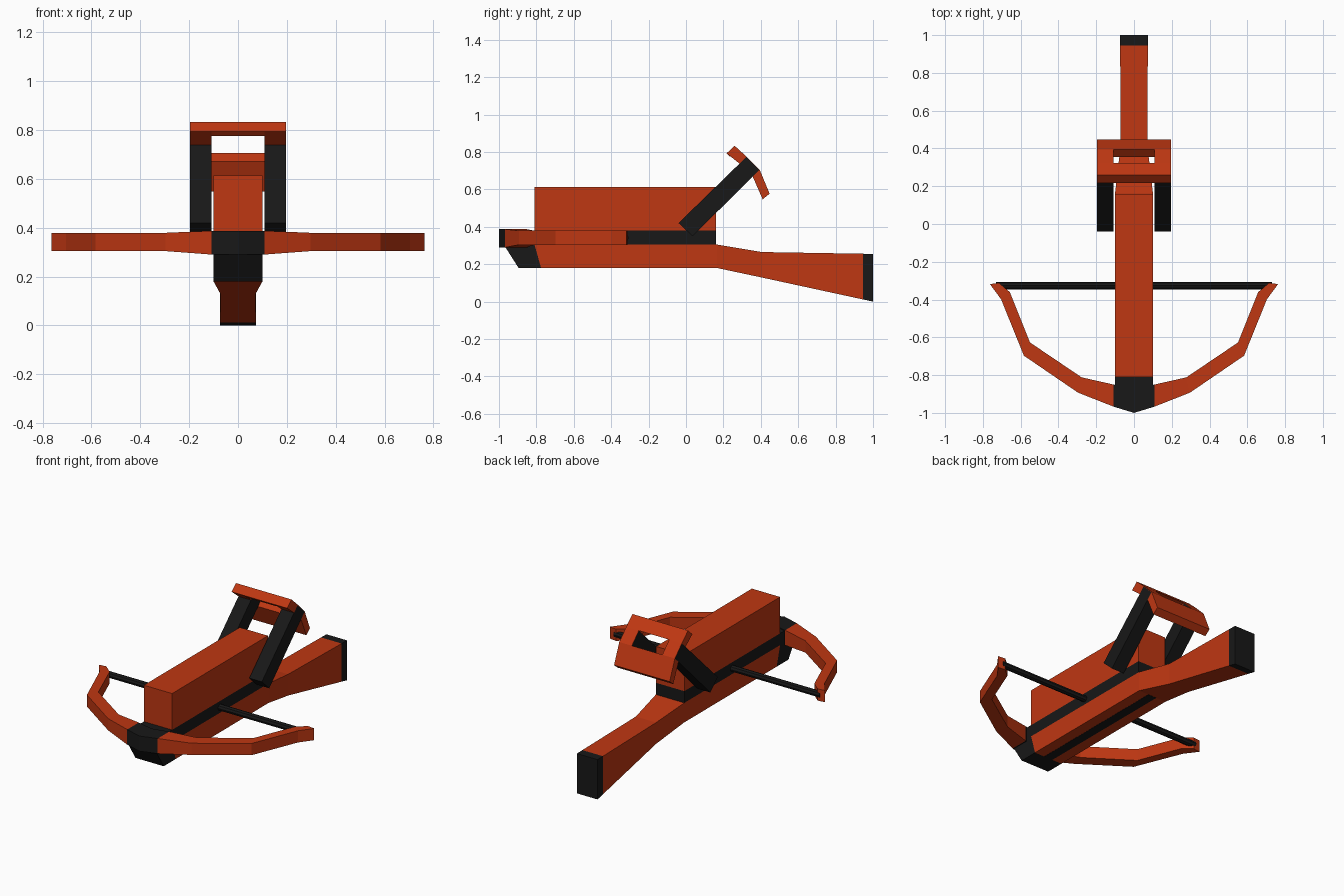
import bpy, bmesh, math

if "Cube" in bpy.data.objects:
    bpy.data.objects.remove(bpy.data.objects["Cube"])


def material(name, rgb):
    m = bpy.data.materials.new(name)
    m.diffuse_color = (*rgb, 1)
    m.use_nodes = True
    m.node_tree.nodes["Principled BSDF"].inputs["Base Color"].default_value = m.diffuse_color
    return m


RED = material("red", (0.52, 0.038, 0.006))
BLACK = material("black", (0.009, 0.009, 0.009))


def loft(name, rings, mat):
    """Skin a list of equal-length vertex rings and cap both ends."""
    bm = bmesh.new()
    rows = [[bm.verts.new(p) for p in ring] for ring in rings]
    n = len(rows[0])
    for a, b in zip(rows, rows[1:]):
        for i in range(n):
            j = (i + 1) % n
            bm.faces.new((a[i], a[j], b[j], b[i]))
    bm.faces.new(rows[0])
    bm.faces.new(rows[-1])
    bmesh.ops.recalc_face_normals(bm, faces=bm.faces)
    me = bpy.data.meshes.new(name)
    bm.to_mesh(me)
    bm.free()
    me.materials.append(mat)
    ob = bpy.data.objects.new(name, me)
    bpy.context.collection.objects.link(ob)
    return ob


def prism(name, profile, x0, x1, mat):
    """Extrude a side (y, z) profile across x."""
    return loft(name, [[(x, y, z) for y, z in profile] for x in (x0, x1)], mat)


def box_yz(y0, y1, z0, z1):
    return [(y0, z0), (y1, z0), (y1, z1), (y0, z1)]


def section(y_low, y_high, half, z0, z1):
    return [(-half, y_low, z0), (half, y_low, z0), (half, y_high, z1), (-half, y_high, z1)]


# Stock, with slanted front joint and tapering butt
loft("stock", [
    section(-0.775, -0.81, 0.10, 0.18, 0.305),
    section(0.165, 0.165, 0.10, 0.18, 0.305),
    section(0.405, 0.405, 0.072, 0.129, 0.265),
    section(0.945, 0.945, 0.073, 0.012, 0.256)], RED)
loft("butt_cap", [
    section(0.945, 0.945, 0.073, 0.012, 0.256),
    section(1.0, 1.0, 0.073, 0.0, 0.255)], BLACK)
prism("underside_strip", box_yz(-0.775, 0.165, 0.179, 0.19), -0.03, 0.03, BLACK)

# Rail, magazine and nose
prism("rail", box_yz(-0.81, 0.16, 0.305, 0.38), -0.10, 0.10, BLACK)
prism("magazine", box_yz(-0.81, 0.16, 0.38, 0.613), -0.10, 0.10, RED)
prism("nose", [(-0.965, 0.29), (-0.895, 0.18), (-0.775, 0.18), (-0.81, 0.305),
               (-0.81, 0.38), (-0.90, 0.38), (-0.965, 0.30)], -0.10, 0.10, BLACK)


# Bow: each station is outer x, y, inner x, y, bottom z, top z
def bow_ring(s, ox, oy, ix, iy, z0, z1):
    return [(s * ox, oy, z0), (s * ix, iy, z0), (s * ix, iy, z1), (s * ox, oy, z1)]


root = (0.108, -0.967, 0.108, -0.85, 0.29, 0.387)
loft("bow_hub", [bow_ring(-1, *root),
                 bow_ring(1, 0, -1.0, 0, -0.875, 0.29, 0.387),
                 bow_ring(1, *root)], BLACK)
stations = [root,
            (0.296, -0.893, 0.277, -0.812, 0.304, 0.379),
            (0.583, -0.697, 0.551, -0.627, 0.304, 0.379),
            (0.704, -0.398, 0.657, -0.361, 0.304, 0.379),
            (0.763, -0.318, 0.715, -0.312, 0.304, 0.379)]
for s, side in ((-1, "left"), (1, "right")):
    loft("bow_limb_" + side, [bow_ring(s, *st) for st in stations], RED)

# Bowstring
loft("bowstring", [[(x, -0.326 + 0.02 * math.cos(math.pi * k / 4),
                     0.341 + 0.02 * math.sin(math.pi * k / 4)) for k in range(8)]
                   for x in (-0.73, 0.73)], BLACK)

# Lever: two slanted arms with red end plates
arm = [(-0.04, 0.42), (0.035, 0.35), (0.392, 0.703), (0.322, 0.773)]
plate = [(0.392, 0.703), (0.394, 0.705), (0.324, 0.775), (0.322, 0.773)]
top_bar = [(0.217, 0.793), (0.26, 0.833), (0.324, 0.775), (0.287, 0.737)]
for s, side in ((-1, "left"), (1, "right")):
    prism("lever_arm_" + side, arm, s * 0.108, s * 0.197, BLACK)
    prism("lever_arm_end_" + side, plate, s * 0.108, s * 0.197, RED)
    prism("lever_top_end_" + side, top_bar, s * 0.108, s * 0.197, RED)

# Lever cross bars: wedge on top, angled grip below
prism("lever_top_bar", [(0.217, 0.793), (0.26, 0.833), (0.324, 0.775), (0.235, 0.775)],
      -0.108, 0.108, RED)
prism("lever_grip", [(0.394, 0.705), (0.447, 0.577), (0.41, 0.547), (0.356, 0.670)],
      -0.197, 0.197, RED)
